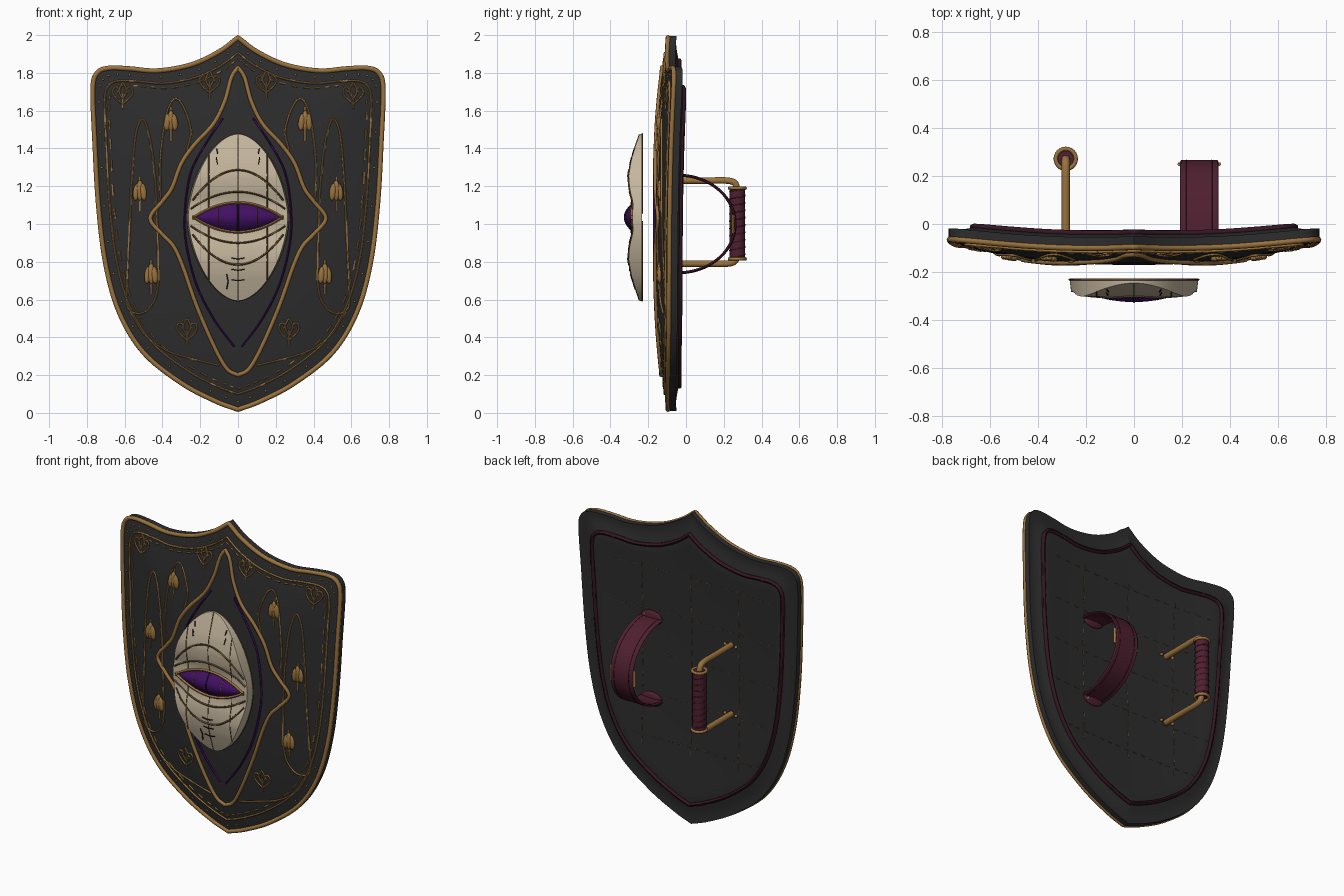
import bpy, bmesh, math
from mathutils import Matrix, Vector

if "Cube" in bpy.data.objects:
    bpy.data.objects.remove(bpy.data.objects["Cube"])


def material(name, r, g, b):
    m = bpy.data.materials.new(name)
    m.diffuse_color = (r, g, b, 1)
    m.use_nodes = True
    m.node_tree.nodes["Principled BSDF"].inputs["Base Color"].default_value = m.diffuse_color
    return m


CHARCOAL = material("charcoal", 0.026, 0.026, 0.027)
GOLD = material("antique gold", 0.32, 0.17, 0.047)
BONE = material("bone", 0.56, 0.47, 0.34)
PURPLE = material("purple", 0.055, 0.005, 0.125)
WINE = material("wine leather", 0.078, 0.014, 0.029)
DARK_WINE = material("dark wine", 0.035, 0.008, 0.016)
BRONZE = material("dark bronze", 0.13, 0.075, 0.028)
BLACK = material("black", 0.012, 0.01, 0.01)


def finish(name, me, mat, angle=40):
    me.materials.clear()
    me.materials.append(mat)
    me.polygons.foreach_set("use_smooth", [True] * len(me.polygons))
    me.set_sharp_from_angle(angle=math.radians(angle))
    ob = bpy.data.objects.new(name, me)
    bpy.context.collection.objects.link(ob)
    return ob


def from_bmesh(name, bm, mat, angle=40):
    bmesh.ops.remove_doubles(bm, verts=bm.verts, dist=1e-5)
    bmesh.ops.recalc_face_normals(bm, faces=bm.faces)
    me = bpy.data.meshes.new(name)
    bm.to_mesh(me)
    bm.free()
    return finish(name, me, mat, angle)


def tube(name, paths, r, mat, cyclic=False, res=1):
    cu = bpy.data.curves.new(name, 'CURVE')
    cu.dimensions = '3D'
    cu.bevel_depth, cu.bevel_resolution, cu.use_fill_caps = r, res, True
    for p in paths:
        sp = cu.splines.new('POLY')
        sp.points.add(len(p) - 1)
        for q, co in zip(sp.points, p):
            q.co = (*co, 1)
        sp.use_cyclic_u = cyclic
    tmp = bpy.data.objects.new(name, cu)
    me = bpy.data.meshes.new_from_object(tmp)
    bpy.data.objects.remove(tmp)
    return finish(name, me, mat, 60)


def smooth(pts, n=6):
    """Catmull-Rom curve through the points"""
    v = [Vector(p) for p in pts]
    v = [2 * v[0] - v[1]] + v + [2 * v[-1] - v[-2]]
    out = []
    for a, b, c, d in zip(v, v[1:], v[2:], v[3:]):
        for i in range(n):
            t = i / n
            out.append(0.5 * (2 * b + (c - a) * t + (2 * a - 5 * b + 4 * c - d) * t * t
                              + (3 * b - a - 3 * c + d) * t ** 3))
    return out + [v[-2]]


def flip(path):
    return [Vector((-p[0], *p[1:])) for p in path]


def both(paths):
    return paths + [flip(p) for p in paths]


def dashes(path, on=3, off=1):
    chunks = [path[i:i + on] for i in range(0, len(path), on + off - 1)]
    return [c for c in chunks if len(c) > 1]


def blobs(name, items, mat, seg=10):
    """items: (location, scale, rotation about y)"""
    bm = bmesh.new()
    for loc, sc, rot in items:
        m = Matrix.Translation(loc) @ Matrix.Rotation(rot, 4, 'Y') @ Matrix.Diagonal((*sc, 1))
        bmesh.ops.create_uvsphere(bm, u_segments=seg, v_segments=max(6, seg // 2), radius=1, matrix=m)
    return from_bmesh(name, bm, mat, 60)


def loft(name, rings, mat, angle=40):
    bm = bmesh.new()
    rows = [[bm.verts.new(p) for p in r] for r in rings]
    n = len(rows[0])
    for a, b in zip(rows, rows[1:]):
        for i in range(n):
            bm.faces.new((a[i], a[(i + 1) % n], b[(i + 1) % n], b[i]))
    bm.faces.new(rows[0])
    bm.faces.new(rows[-1])
    return from_bmesh(name, bm, mat, angle)


# Shield outline in (x, z), star-shaped around (0, 1)
half = smooth([(0, 1.995), (.1, 1.92), (.25, 1.85), (.43, 1.818), (.58, 1.829), (.69, 1.832),
               (.752, 1.805), (.775, 1.72), (.765, 1.45), (.745, 1.1), (.705, .78), (.63, .52),
               (.5, .31), (.3, .15), (.12, .055), (0, .01)], 10)
outline = half + flip(half)[-2:0:-1]
polar = sorted((math.atan2(p[0], p[1] - 1), math.hypot(p[0], p[1] - 1)) for p in half)


def rim_t(x, z):
    a = math.atan2(abs(x), z - 1)
    for (a0, r0), (a1, r1) in zip(polar, polar[1:]):
        if a <= a1:
            break
    return math.hypot(x, z - 1) / (r0 + (r1 - r0) * (a - a0) / (a1 - a0))


def base(x, z):
    return -.125 + .045 * (x / .77) ** 2 + .033 * (z - 1) ** 2


def front(x, z):
    return base(x, z) - .046 * (1 - min(1, rim_t(x, z)) ** 3)


def back(x, z):
    k = max(0, min(1, (.97 - rim_t(x, z)) / .14))
    return base(x, z) + .042 + .024 * k * k * (3 - 2 * k)


def on_front(path, lift=.003):
    return [Vector((p[0], front(p[0], p[1]) - lift, p[1])) for p in path]


def on_back(path, lift=.003):
    return [Vector((p[0], back(p[0], p[1]) + lift, p[1])) for p in path]


def scaled(t):
    return [Vector((p[0] * t, 1 + (p[1] - 1) * t)) for p in outline]


# Shield body
ts = [.02, .15, .3, .45, .6, .72, .8, .84, .88, .91, .94, .97, 1]
loft("shield_body", [on_front(scaled(t), 0) for t in ts] + [on_back(scaled(t), 0) for t in ts[::-1]], CHARCOAL)
# Borders
tube("rim", [on_front(scaled(.992), .001)], .013, GOLD, True, 2)
tube("inner_border", [on_front(scaled(.91))], .006, GOLD, True)
tube("dashed_border", dashes(on_front(scaled(.88)), 3, 2), .005, GOLD)
tube("back_piping", [on_back(scaled(.87), .004)], .012, DARK_WINE, True)
blobs("rim_studs", [((p.x, p.y, p.z), (.006,) * 3, 0) for p in on_front(scaled(.95), 0)[::6]], GOLD, 6)

# Front ornament: wavy frame, purple almond line, arches and lower sweep
frame = smooth([(0, 1.83), (.035, 1.775), (.07, 1.65), (.13, 1.53), (.23, 1.42), (.3, 1.32), (.35, 1.19),
                (.4, 1.12), (.465, 1.03), (.4, .945), (.34, .88), (.29, .77), (.22, .57), (.13, .36),
                (.06, .235), (0, .2)])
tube("wavy_frame", [on_front(frame + flip(frame)[-2:0:-1], .005)], .011, GOLD, True, 2)
almond = smooth([(.08, 1.56), (.18, 1.41), (.25, 1.27), (.28, 1.08), (.275, .9), (.22, .68), (.13, .5), (.02, .35)], 8)
tube("almond_line", both([on_front(almond, .006)]), .0055, PURPLE)
arch = smooth([(.42, .7), (.43, 1.1), (.45, 1.35), (.475, 1.49), (.505, 1.555), (.54, 1.48), (.562, 1.25),
               (.575, .95), (.59, .62), (.57, .54), (.5, .53), (.44, .6), (.42, .7)])
arch2 = smooth([(.41, 1.14), (.41, 1.35), (.385, 1.55), (.355, 1.64), (.32, 1.66), (.28, 1.6), (.25, 1.49),
                (.27, 1.39)])
tube("arches", both([on_front(arch), on_front(arch2)]), .0055, GOLD)
sweep = smooth([(.57, .54), (.5, .42), (.38, .33), (.22, .28), (.1, .25)])
tube("lower_sweep", both([on_front(sweep)]), .005, GOLD)

# Flower buds and curled sprigs
petals, stems = [], []
for s in (-1, 1):
    for x, z in ((.355, 1.54), (.52, 1.17), (.46, .73)):
        for k in (-1, 0, 1):
            px, pz = s * x + k * .018, z + (.008 if k == 0 else 0)
            petals.append(((px, front(px, pz) - .006, pz), (.019, .012, .055 if k == 0 else .046), k * -.12))
        stems.append(on_front([(s * x, z - .1), (s * x, z - .06), (s * x, z), (s * x, z + .08)]))
blobs("flower_buds", petals, GOLD)
curl = smooth([(0, -.055), (.03, -.03), (.052, 0), (.048, .028), (.03, .034), (.02, .018), (.03, .006)], 4)
leaf = smooth([(0, -.03), (.02, .01), (.012, .04), (0, .06)], 4)
for s in (-1, 1):
    for x, z in ((.61, 1.69), (.15, 1.75), (.27, .44)):
        for shape in both([curl, leaf]):
            stems.append(on_front([(s * x + p[0], z + p[1]) for p in shape]))
        stems.append(on_front([(s * x, z - .08), (s * x, z)]))
tube("sprigs", stems, .005, GOLD)

# Floating eye: two lids with an almond opening
W, ZC = .27, 1.035


def lid_top(x):
    return .442 * max(0, 1 - (abs(x) / W) ** 1.8) ** .6


def opening(x):
    return .074 * max(0, 1 - (x / .228) ** 2)


def lid_y(x, dz):
    prof = ((0, -.288), (.08, -.285), (.15, -.302), (.22, -.307), (.3, -.293), (.38, -.268), (.46, -.24))
    for (d0, y0), (d1, y1) in zip(prof, prof[1:]):
        if dz <= d1:
            break
    return y0 + (y1 - y0) * (dz - d0) / (d1 - d0) + .005 * (x / W) ** 2


def on_lid(path, s, lift=.002):
    return [Vector((x, lid_y(x, d) - lift, ZC + s * d)) for x, d in path]


outer = []
for s, name in ((1, "upper_eyelid"), (-1, "lower_eyelid")):
    rings = []
    for i in range(1, 40):
        x = W * math.sin(math.pi * (i / 40 - .5))
        ds = [opening(x) + (max(lid_top(x), opening(x) + .004) - opening(x)) * v / 14 for v in range(15)]
        rings.append(on_lid([(x * .975, d) for d in ds], s, 0)
                     + [Vector((x, -.232, ZC + s * d)) for d in (ds[-1], ds[0])])
    loft(name, rings, BONE)
    outer.append([r[-2] for r in rings])
tube("eyelid_outline", outer, .004, BRONZE)

xs = [i / 20 for i in range(-20, 21)]
edges, creases, seams, cracks = [], [], [], []
for s in (-1, 1):
    edges.append(on_lid([(.24 * u, opening(.24 * u) + .004) for u in xs], s))
    creases.append(on_lid([(.24 * u, .25 - .16 * u * u) for u in xs], s, 0))
    creases.append(on_lid([(.25 * u, .135 - .09 * u * u) for u in xs], s, 0))
    for x in (-.155, 0, .155):
        a, b = opening(x), lid_top(x) - .004
        seams.append(on_lid([(x, a + (b - a) * v / 12) for v in range(13)], s, 0))
    cracks += [on_lid([(s * .113, .365), (s * .107, .335)], 1), on_lid([(s * .115, .32), (s * .108, .28)], 1)]
for d in (.215, .275, .33):
    cracks.append(on_lid([(-.035, d), (0, d + .006), (.035, d)], -1, .002))
cracks.append(on_lid([(-.06, .3), (-.052, .34), (-.06, .38)], -1))
tube("eyelid_rims", edges, .008, GOLD)
tube("eyelid_creases", creases, .0055, BRONZE)
tube("eyelid_seams", seams, .003, BRONZE)
tube("eyelid_cracks", cracks, .003, BLACK)


# Almond eyeball filling the opening
def eye_point(x, v, lift=0):
    y = -.276 - .05 * (1 - (x / .235) ** 2) * (1 - v * v)
    return Vector((x, y - lift, ZC + v * (opening(x) + .004)))


loft("eyeball", [[eye_point(.222 * u, v / 8) for v in range(-8, 9)]
                 + [Vector((.222 * u, -.24, ZC + v * opening(.222 * u) * .9)) for v in (1, -1)] for u in xs], PURPLE)
tube("eye_veins", [[eye_point(x, v / 8) for v in range(-8, 9)] for x in (-.1, .1)], .002, BRONZE)
tube("eye_slit", [[eye_point(0, v / 8) for v in range(-8, 9)]], .004, BLACK)

# Back quilting stitches
quilt = []
for x in (-.34, 0, .34):
    quilt += dashes(on_back([(x, .45 + i * .0175) for i in range(69)], .001), 3, 2)
for z in (.5, .77, 1.04, 1.31, 1.58):
    w = .5 if z < .6 else .6
    quilt += dashes(on_back([(-w + 2 * w * i / 64, z) for i in range(65)], .001), 3, 2)
tube("back_stitching", quilt, .0025, BRONZE)

# Hand grip on two bent bars
HX, HY = -.285, .272
bars = [smooth([(HX, -.07, 1.01 + s * .22), (HX, .12, 1.01 + s * .22), (HX, .215, 1.01 + s * .22),
                (HX, .258, 1.01 + s * .207), (HX, HY, 1.01 + s * .17)]) for s in (-1, 1)]
tube("grip_bars", bars, .018, GOLD, False, 3)
tube("hand_grip", [[(HX, HY, .82), (HX, HY, 1.19)]], .042, WINE, False, 5)
wrap = [(HX + .04 * math.cos(a), HY + .04 * math.sin(a), .83 + .35 * i / 160)
        for i in range(161) for a in [i / 160 * math.tau * 9]]
tube("grip_wrap", [wrap], .0045, DARK_WINE)
for z, name in ((.815, "lower_collar"), (1.19, "upper_collar")):
    tube(name, [[(HX + .042 * math.cos(a), HY + .042 * math.sin(a), z)
                 for a in [i / 24 * math.tau for i in range(24)]]], .009, GOLD, True, 2)

# Arched forearm strap
X0, X1 = .2, .345
arc = [math.pi * (i / 40 - .5) for i in range(41)]


def strap(x, r, a):
    return Vector((x, -.04 + (.293 + r) * math.cos(a), 1.0 + (.25 + r) * math.sin(a)))


loft("arm_strap", [[strap(X0, 0, a), strap(X1, 0, a), strap(X1, .014, a), strap(X0, .014, a)] for a in arc], WINE)
tube("strap_piping", [[strap(x, .008, a) for a in arc] for x in (X0, X1)], .007, WINE)
tube("strap_stitching", [[strap(x, .014, a) for a in arc] for x in (X0 + .02, X1 - .02)], .002, DARK_WINE)
XM = (X0 + X1) / 2
blobs("strap_feet", [((XM, back(XM, z) + .008, z), (.074, .016, .045), 0) for z in (.74, 1.26)], WINE, 20)
tube("strap_buckle", [[(x, .25, .95), (x, .25, 1.05)] for x in (X0 - .01, X1 + .01)], .009, GOLD)
studs = [(HX + k * .04, 1.01 + s * .22) for k in (-1, 1) for s in (-1, 1)]
studs += [(XM + k * .045, 1.0 + s * .275) for k in (-1, 1) for s in (-1, 1)]
blobs("fixing_studs", [((x, back(x, z) + .01, z), (.01,) * 3, 0) for x, z in studs], GOLD, 8)
